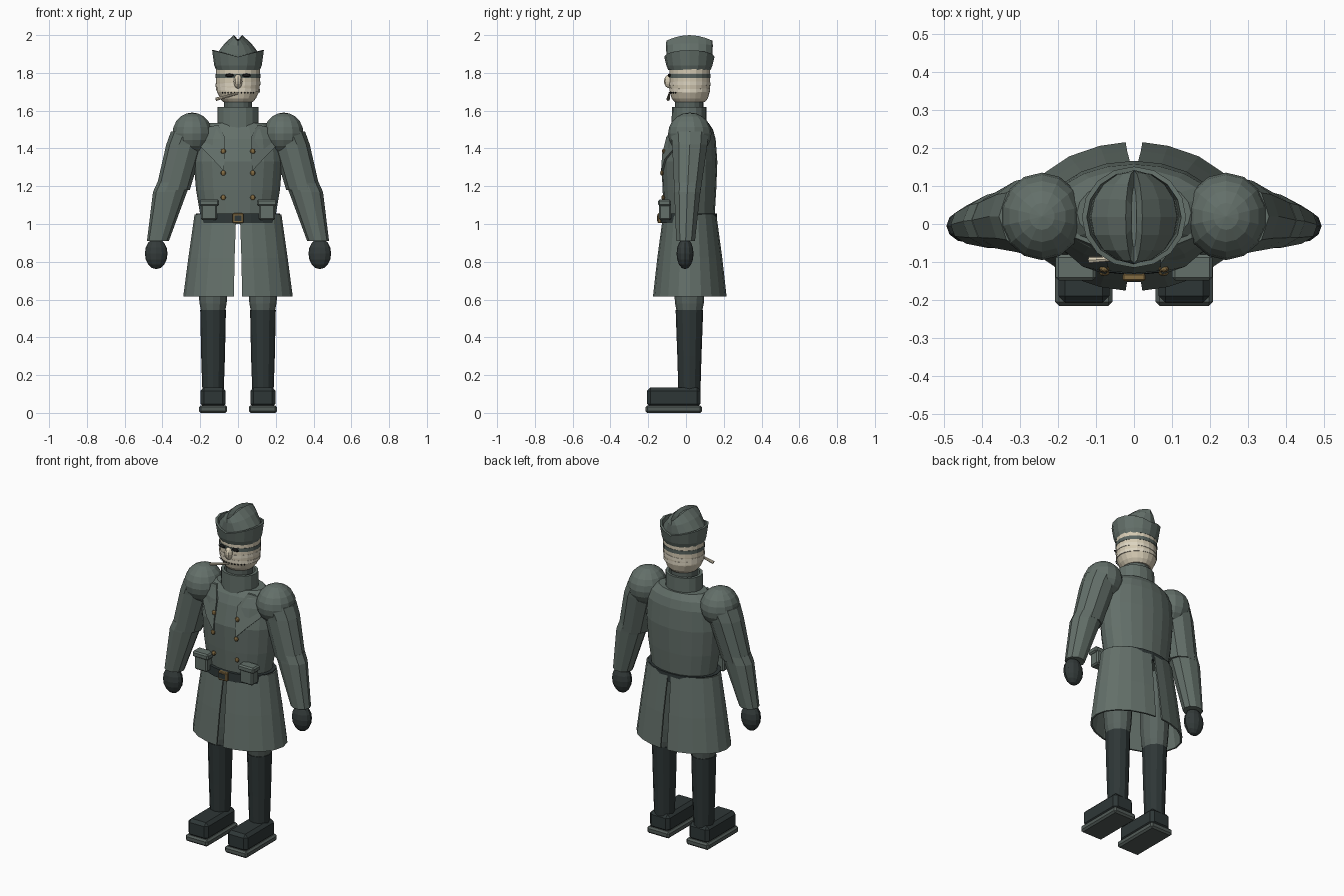
import bpy, bmesh, math
from mathutils import Matrix, Vector

if "Cube" in bpy.data.objects:
    bpy.data.objects.remove(bpy.data.objects["Cube"])


def material(name, r, g, b):
    m = bpy.data.materials.new(name)
    m.diffuse_color = (r, g, b, 1)
    m.use_nodes = True
    m.node_tree.nodes["Principled BSDF"].inputs["Base Color"].default_value = m.diffuse_color
    return m


COAT = material("coat grey green", 0.125, 0.16, 0.142)
TROUSER = material("trouser grey", 0.10, 0.127, 0.115)
DARK = material("dark leather", 0.027, 0.037, 0.037)
MITTEN = material("mitten grey", 0.034, 0.044, 0.043)
SOLE = material("sole grey", 0.085, 0.105, 0.097)
SKIN = material("pale skin", 0.66, 0.59, 0.45)
WRAP = material("cream wrap", 0.72, 0.66, 0.53)
BRASS = material("brass", 0.23, 0.15, 0.055)
BLACK = material("black", 0.01, 0.011, 0.011)


def finish(name, bm, mat):
    bmesh.ops.recalc_face_normals(bm, faces=bm.faces)
    me = bpy.data.meshes.new(name)
    bm.to_mesh(me)
    bm.free()
    me.materials.append(mat)
    ob = bpy.data.objects.new(name, me)
    bpy.context.collection.objects.link(ob)
    return ob


def skin(name, rings, mat, closed=False):
    """Bridge rings of points; ends are capped unless the last joins the first."""
    bm = bmesh.new()
    vs = [[bm.verts.new(p) for p in r] for r in rings]
    n = len(vs[0])
    pairs = list(zip(vs, vs[1:])) + ([(vs[-1], vs[0])] if closed else [])
    for a, b in pairs:
        for i in range(n):
            j = (i + 1) % n
            bm.faces.new((a[i], a[j], b[j], b[i]))
    if not closed:
        bm.faces.new(vs[0])
        bm.faces.new(vs[-1])
    return finish(name, bm, mat)


def ring(cx, cy, z, rx, ry, n=16, rise=lambda c, s: 0):
    pts = []
    for i in range(n):
        a = 2 * math.pi * i / n
        c, s = math.cos(a), math.sin(a)
        pts.append((cx + rx * c, cy + ry * s, z + rise(c, s)))
    return pts


def loft(name, specs, mat, n=16, closed=False):
    return skin(name, [ring(*s, n=n) for s in specs], mat, closed)


def box(name, x0, x1, y0, y1, z0, z1, mat, bevel=0.0):
    bm = bmesh.new()
    bmesh.ops.create_cube(bm, size=1)
    for v in bm.verts:
        v.co = ((x0 + x1) / 2 + v.co.x * (x1 - x0), (y0 + y1) / 2 + v.co.y * (y1 - y0),
                (z0 + z1) / 2 + v.co.z * (z1 - z0))
    if bevel:
        bmesh.ops.bevel(bm, geom=bm.edges[:], offset=bevel, segments=1, affect='EDGES')
    return finish(name, bm, mat)


def ball(name, c, r, mat, u=12, v=8):
    bm = bmesh.new()
    bmesh.ops.create_uvsphere(bm, u_segments=u, v_segments=v, radius=1,
                              matrix=Matrix.Translation(c) @ Matrix.Diagonal((*r, 1)))
    return finish(name, bm, mat)


# Torso, with a helper giving its front surface for trim
TORSO = [(0, .02, 1.0, .2, .13), (0, .018, 1.05, .2, .134), (0, .018, 1.18, .222, .142),
         (0, .018, 1.33, .235, .148), (0, .027, 1.45, .225, .13), (0, .03, 1.5, .2, .113),
         (0, .03, 1.535, .15, .09)]
loft("torso", TORSO, COAT, 20)


def front_y(x, z):
    for a, b in zip(TORSO, TORSO[1:]):
        if a[2] <= z <= b[2]:
            t = (z - a[2]) / (b[2] - a[2])
            cy, rx, ry = (a[k] + t * (b[k] - a[k]) for k in (1, 3, 4))
            return cy - ry * math.sqrt(max(0, 1 - (x / rx) ** 2))
    return 0


# Collar and neck
loft("collar", [(0, .017, 1.51, .11, .093), (0, .017, 1.62, .108, .092),
                (0, .017, 1.62, .09, .078), (0, .017, 1.51, .09, .078)], COAT, 16, True)
loft("neck", [(0, .017, 1.52, .075, .075), (0, .017, 1.66, .075, .075)], TROUSER)

# Belt with buckle
loft("belt", [(0, .015, 1.005, .225, .15), (0, .015, 1.055, .222, .148)], DARK, 20)
box("buckle", -.03, .03, -.15, -.13, 1.005, 1.057, BRASS, .004)
box("buckle_center", -.019, .019, -.153, -.14, 1.016, 1.046, DARK)

for s, side in ((-1, "left"), (1, "right")):
    # Coat skirt half, open at front and back
    def skirt_ring(z, rx, ry, gap, m=10):
        arcs = []
        for d in (0, .01):
            arc = []
            for i in range(m + 1):
                a = math.pi * (i / m - .5)
                arc.append((s * max(gap, (rx - d) * math.cos(a)), .02 + (ry - d) * math.sin(a), z))
            arcs.append(arc)
        return arcs[0] + arcs[1][::-1]
    skin(side + "_coat_skirt", [skirt_ring(.615, .29, .195, .022), skirt_ring(.82, .263, .172, .018),
                                skirt_ring(1.05, .23, .141, .01)], COAT)

    # Trousers, boots and soles
    x = s * .132
    loft(side + "_trouser", [(x, .018, .52, .06, .064), (x, .018, .58, .072, .076),
                             (x, .018, .66, .078, .082), (x, .018, 1.0, .085, .09)], TROUSER, 12)
    loft(side + "_boot_shaft", [(x, .018, .1, .056, .058), (x, .018, .3, .063, .064),
                                (x, .018, .545, .068, .073)], DARK, 12)
    box(side + "_boot_foot", x - .067, x + .067, -.207, .077, .03, .135, DARK, .018)
    box(side + "_boot_sole", x - .075, x + .075, -.215, .085, 0, .04, SOLE, .01)

    # Arms
    ball(side + "_shoulder", (s * .242, .02, 1.478), (.108, .115, .112), COAT, 14, 10)
    loft(side + "_upper_arm", [(s * .25, .02, 1.49, .105, .105), (s * .282, .02, 1.42, .098, .098),
                               (s * .345, .008, 1.18, .09, .074)], COAT, 10)
    loft(side + "_forearm", [(s * .338, .01, 1.22, .089, .076), (s * .36, .007, 1.17, .09, .073),
                             (s * .424, -.002, .91, .058, .052)], COAT, 10)
    ball(side + "_mitten", (s * .433, -.005, .843), (.06, .045, .082), MITTEN)

    # Lapel, a thin plate bent over the chest
    outline = [(.075, 1.28), (.07, 1.37), (.07, 1.46), (.105, 1.525), (.15, 1.515),
               (.2, 1.47), (.195, 1.405), (.135, 1.345)]
    skin(side + "_lapel", [[(s * px, front_y(px, pz) - d, pz) for px, pz in outline]
                           for d in (-.004, .012)], COAT)

    # Belt pouch with lid
    box(side + "_pouch", s * .153 - .043, s * .153 + .043, -.143, -.08, 1.02, 1.11, COAT, .008)
    box(side + "_pouch_lid", s * .153 - .053, s * .153 + .053, -.148, -.08, 1.095, 1.13, COAT, .008)

    # Coat buttons
    for z in (1.14, 1.27, 1.385):
        ball(side + "_button", (s * .078, front_y(.078, z) - .009, z), (.014, .009, .014), BRASS, 8, 6)

    # Eyes
    ball(side + "_eye", (s * .045, -.089, 1.787), (.024, .008, .009), BLACK, 8, 6)

# Head with band, cloth wraps, nose and stitched mouth
loft("head", [(0, .02, 1.645, .078, .08), (0, .02, 1.665, .095, .096), (0, .02, 1.70, .112, .106),
              (0, .02, 1.75, .117, .108), (0, .02, 1.84, .117, .108)], SKIN, 20)
loft("head_band", [(0, .02, 1.773, .119, .11), (0, .02, 1.795, .119, .11)], TROUSER, 20)
for z, r, tilt in ((1.74, .118, .006), (1.712, .116, -.006)):
    skin("head_wrap", [ring(0, .02, z + dz, r, r - .008, 20, lambda c, q: tilt * c)
                       for dz in (-.009, .009)], WRAP)
ball("nose", (0, -.083, 1.755), (.024, .034, .038), SKIN, 10, 8)
for i in range(-5, 6):
    a = i * .16
    ball("mouth_stitch", (.115 * math.sin(a), .02 - .108 * math.cos(a), 1.695),
         (.004, .004, .004), BLACK, 6, 4)

# Loose thin stick at the mouth
bm = bmesh.new()
a, b = Vector((-.118, -.095, 1.66)), Vector((.0, -.088, 1.692))
rot = (b - a).to_track_quat('Z', 'Y').to_matrix().to_4x4()
bmesh.ops.create_cone(bm, cap_ends=True, segments=8, radius1=.009, radius2=.005,
                      depth=(b - a).length, matrix=Matrix.Translation((a + b) / 2) @ rot)
finish("mouth_stick", bm, SKIN)

# Folded cap: turned-up flap, then a creased crown with a narrow groove
side_rise = lambda c, q: .035 * abs(c)
ridge = lambda c, q: .03 * (1 - q * q)
skin("cap_flap", [ring(0, .018, 1.815, .116, .112), ring(0, .018, 1.84, .126, .122),
                  ring(0, .018, 1.885, .137, .133, rise=side_rise),
                  ring(0, .018, 1.885, .124, .121, rise=side_rise),
                  ring(0, .018, 1.86, .118, .115)], COAT)
skin("cap_crown", [ring(0, .018, 1.85, .116, .118), ring(0, .018, 1.90, .113, .122),
                   ring(0, .018, 1.945, .07, .124, rise=lambda c, q: .012 * (1 - q * q)),
                   ring(0, .018, 1.97, .022, .122, rise=ridge),
                   ring(0, .018, 1.955, .007, .08, rise=ridge)], COAT)
